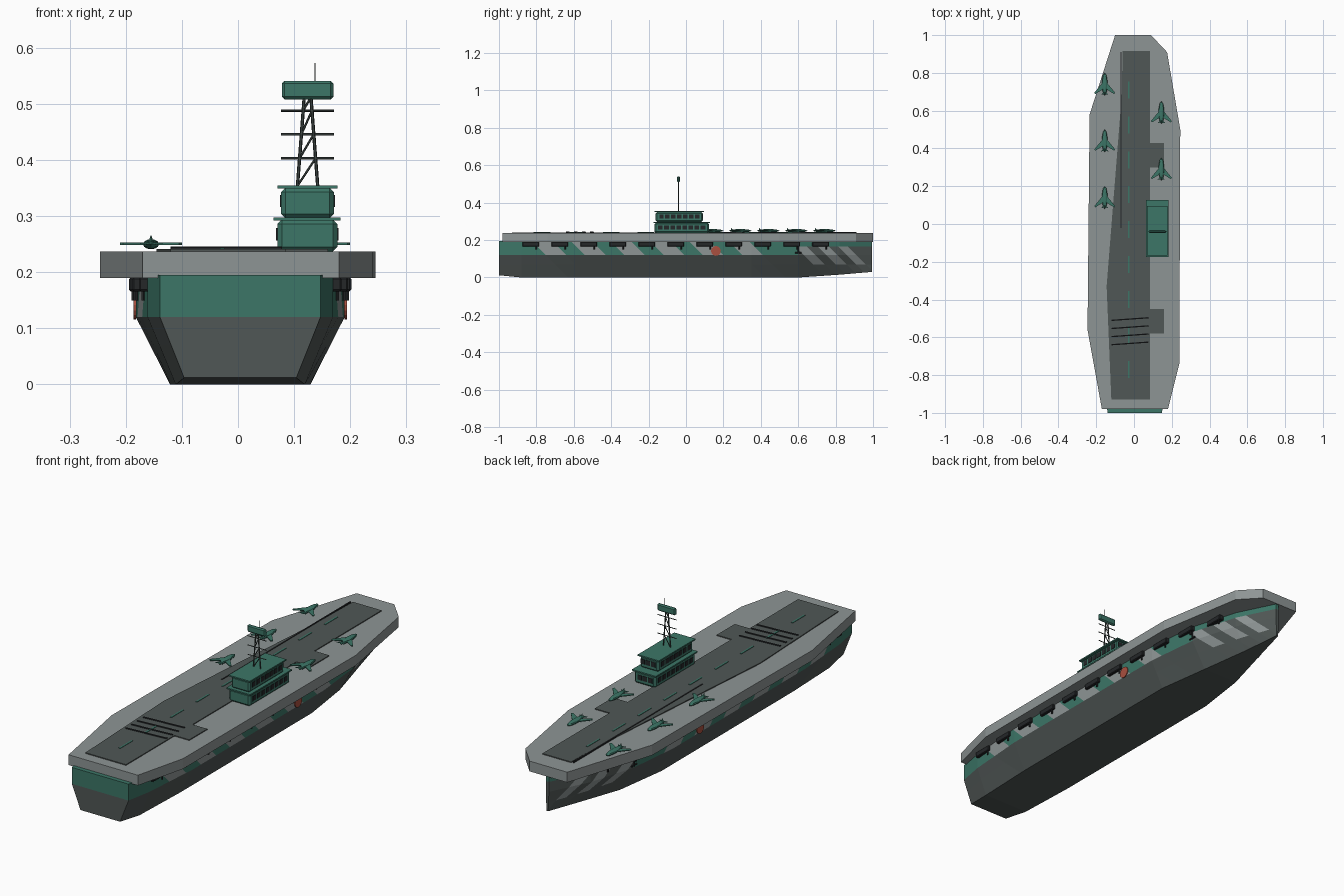
import bpy, bmesh, math
from mathutils import Vector

cube = bpy.data.objects.get("Cube")
if cube:
    bpy.data.objects.remove(cube, do_unlink=True)


def material(name, rgb):
    m = bpy.data.materials.new(name)
    m.use_nodes = True
    m.diffuse_color = (*rgb, 1)
    m.node_tree.nodes["Principled BSDF"].inputs["Base Color"].default_value = (*rgb, 1)
    return m


light = material("light grey", (0.27, 0.3, 0.3))
dark = material("dark grey", (0.08, 0.095, 0.092))
green = material("sea green", (0.045, 0.18, 0.135))
black = material("near black", (0.018, 0.02, 0.022))
steel = material("mast steel", (0.05, 0.065, 0.06))
red = material("rust red", (0.4, 0.08, 0.05))


def finish(name, bm, *mats):
    bmesh.ops.recalc_face_normals(bm, faces=bm.faces)
    mesh = bpy.data.meshes.new(name)
    bm.to_mesh(mesh)
    bm.free()
    for m in mats:
        mesh.materials.append(m)
    ob = bpy.data.objects.new(name, mesh)
    bpy.context.collection.objects.link(ob)
    return ob


def box(name, x, y, z, mat, bevel=0):
    """Box from (low, high) ranges."""
    bm = bmesh.new()
    bmesh.ops.create_cube(bm, size=1)
    for v in bm.verts:
        v.co = [r[0] if c < 0 else r[1] for c, r in zip(v.co, (x, y, z))]
    if bevel:
        bmesh.ops.bevel(bm, geom=bm.edges[:], offset=bevel, segments=1, affect='EDGES')
    return finish(name, bm, mat)


def slab(name, outline, low, high, mat):
    """Flat plate raised from a plan outline."""
    bm = bmesh.new()
    face = bm.faces.new([bm.verts.new((x, y, low)) for x, y in outline])
    top = bmesh.ops.extrude_face_region(bm, geom=[face])["geom"]
    bmesh.ops.translate(bm, vec=(0, 0, high - low),
                        verts=[g for g in top if isinstance(g, bmesh.types.BMVert)])
    return finish(name, bm, mat)


def rod(name, a, b, radius, mat, sides=6, end=None):
    a, b = Vector(a), Vector(b)
    bm = bmesh.new()
    bmesh.ops.create_cone(bm, cap_ends=True, segments=sides, radius1=radius,
                          radius2=radius if end is None else end, depth=(b - a).length)
    ob = finish(name, bm, mat)
    ob.location = (a + b) / 2
    ob.rotation_euler = (b - a).to_track_quat('Z', 'Y').to_euler()
    return ob


# Hull: y, side half width, keel half width, keel height
WATER, RIM, SHIFT = 0.12, 0.195, 0.004
stations = [(-1, 0.143, 0.1, 0.012), (-0.88, 0.165, 0.115, 0), (-0.6, 0.186, 0.125, 0),
            (0.35, 0.186, 0.125, 0), (0.6, 0.16, 0.09, 0), (0.82, 0.095, 0.04, 0.015),
            (0.995, 0.008, 0.004, 0.03)]
bm = bmesh.new()
rings = []
for y, wide, keel, low in stations:
    half = [(wide, RIM), (wide, WATER), (keel, low)]
    pts = [(-x, z) for x, z in half] + [(x, z) for x, z in reversed(half)]
    rings.append([bm.verts.new((x + SHIFT, y, z)) for x, z in pts])
for a, b in zip(rings, rings[1:]):
    for i in range(6):
        j = (i + 1) % 6
        bm.faces.new((a[i], a[j], b[j], b[i]))
for ring in (rings[0], rings[-1]):
    bm.faces.new(ring)

# Camouflage: slanted stripes cut into the hull sides
BAND, BOW, BOW_TOP, BOW_LOW = 0.15, 0.6, 0.165, 0.07
mid = [(-0.78 + 0.21 * i, -0.67 + 0.21 * i) for i in range(6)]
fore = [(0.6, 0.66), (0.72, 0.78), (0.83, 0.88)]


def cut(co, no):
    bmesh.ops.bisect_plane(bm, geom=bm.verts[:] + bm.edges[:] + bm.faces[:],
                           plane_co=co, plane_no=no)


for z in (WATER, BOW_TOP, BOW_LOW):
    cut((0, 0, z), (0, 0, 1))
for y in [e for stripe in mid + fore for e in stripe]:
    cut((0, y, BAND), (0, 1, 1))
cut((0, BOW, 0), (0, 1, 0))
for f in bm.faces:
    c = f.calc_center_median()
    u = c.y + c.z - BAND
    if c.y > BOW:
        f.material_index = 1 if c.z > BOW_TOP else 0
        if BOW_LOW < c.z < BOW_TOP and any(a < u < b for a, b in fore):
            f.material_index = 2
    elif c.z > WATER:
        f.material_index = 2 if any(a < u < b for a, b in mid) and c.y > -0.95 else 1
finish("hull", bm, dark, green, light)

# Flight deck with markings
DECK = 0.237
slab("flight_deck", [(-0.1, 1), (0.09, 1), (0.175, 0.91), (0.245, 0.5), (0.24, -0.74),
                     (0.18, -0.98), (-0.17, -0.98), (-0.246, -0.56), (-0.235, 0.58)],
     0.19, DECK, light)
slab("runway", [(-0.06, 0.915), (0.085, 0.915), (0.085, -0.93), (-0.12, -0.93),
                (-0.145, -0.33), (-0.065, 0.68)], DECK, DECK + 0.004, dark)
for y in (0.365, -0.515):
    box("lift_plate", (0.085, 0.16), (y - 0.065, y + 0.065), (DECK, DECK + 0.004), dark)
box("catapult_track", (-0.071, -0.065), (-0.02, 0.91), (DECK, DECK + 0.006), black)
for i in range(9):
    y = 0.71 - 0.185 * i
    box("centre_dash", (-0.032, -0.024), (y - 0.045, y + 0.045), (DECK, DECK + 0.006), green)
for i in range(4):
    y = -0.51 - 0.043 * i
    rod("arrest_wire", (-0.12, y, DECK + 0.005), (0.078, y + 0.014, DECK + 0.005), 0.004, black)


# Side fittings, repeated on both sides
def side_width(y):
    for a, b in zip(stations, stations[1:]):
        if a[0] <= y <= b[0]:
            return a[1] + (b[1] - a[1]) * (y - a[0]) / (b[0] - a[0])


for s in (-1, 1):
    for i in range(11):
        y = -0.83 + 0.155 * i
        x = SHIFT + s * max(side_width(y), 0.13)
        box("side_gallery", sorted((x - s * 0.012, x + s * 0.012)),
            (y - 0.045, y + 0.045), (0.166, 0.191), black, 0.003)
        rod("gallery_post", (x + s * 0.004, y + 0.03, 0.15), (x + s * 0.004, y + 0.03, 0.17),
            0.004, black)
    x = SHIFT + s * 0.186
    rod("side_roundel", (x, 0.16, 0.142), (x + s * 0.004, 0.16, 0.142), 0.026, red, 16)
    x = SHIFT + s * 0.162
    rod("anchor_shank", (x, 0.6, 0.128), (x, 0.6, 0.165), 0.004, black)
    rod("anchor_arms", (x, 0.582, 0.132), (x, 0.618, 0.132), 0.004, black)


# Island: two stacked blocks with overhanging roofs and windows
def storey(name, x, y, low, high, count):
    box(name, x, y, (low, high), green, 0.008)
    box(name + "_roof", (x[0] - 0.007, x[1] + 0.006), (y[0] - 0.006, y[1] + 0.006),
        (high - 0.002, high + 0.004), green)
    z = (low + 0.02, low + 0.042)
    step = (y[1] - y[0] - 0.03) / count
    for i in range(count):
        start = y[0] + 0.015 + step * i
        for wall in x:
            box(name + "_window", (wall - 0.002, wall + 0.002),
                (start + 0.004, start + step - 0.004), z, black)
    for i in range(3):
        start = x[0] + 0.014 + 0.027 * i
        box(name + "_end_window", (start, start + 0.021),
            (y[1] - 0.002, y[1] + 0.002), z, black)


storey("lower_island", (0.07, 0.177), (-0.168, 0.122), DECK, 0.294, 8)
storey("upper_island", (0.077, 0.171), (-0.162, 0.09), 0.296, 0.351, 7)

# Lattice mast, radar and aerial
MY, FOOT, HEAD = -0.04, 0.354, 0.512


def leg(s, z):
    t = (z - FOOT) / (HEAD - FOOT)
    return (0.124 + s * (0.018 - 0.012 * t), MY, z)


for s in (-1, 1):
    rod("mast_leg", leg(s, FOOT), leg(s, HEAD), 0.003, steel)
levels = [FOOT, 0.403, 0.446, 0.488, HEAD]
for low, high in zip(levels, levels[1:]):
    rod("mast_brace", leg(-1, low), leg(1, high), 0.002, steel)
for z in levels[1:-1]:
    rod("mast_yard", (0.077, MY, z), (0.171, MY, z), 0.002, steel)
box("radar_panel", (0.078, 0.17), (MY - 0.007, MY + 0.007), (0.508, 0.541), green, 0.005)
rod("aerial", (0.137, MY, 0.54), (0.137, MY, 0.573), 0.001, steel)


# Parked jets, noses toward the bow
def jet(x, y):
    bm = bmesh.new()
    bmesh.ops.create_uvsphere(bm, u_segments=10, v_segments=6, radius=1)
    bmesh.ops.scale(bm, vec=(0.015, 0.06, 0.009), verts=bm.verts)
    body = finish("jet_body", bm, green)
    body.location = (x, y, 0.25)
    for s in (-1, 1):
        slab("jet_wing", [(x + s * a, y + b) for a, b in
                          ((0.006, 0.015), (0.055, -0.045), (0.05, -0.052), (0.006, -0.025))],
             0.249, 0.253, green)
        slab("jet_tailplane", [(x + s * a, y + b) for a, b in
                               ((0, -0.035), (0.02, -0.056), (0, -0.052))], 0.25, 0.253, green)
    rod("jet_fin", (x, y - 0.043, 0.25), (x, y - 0.05, 0.265), 0.006, green, 4, 0.001)


for place in ((-0.155, 0.74), (-0.155, 0.44), (-0.155, 0.14), (0.145, 0.59), (0.145, 0.29)):
    jet(*place)
